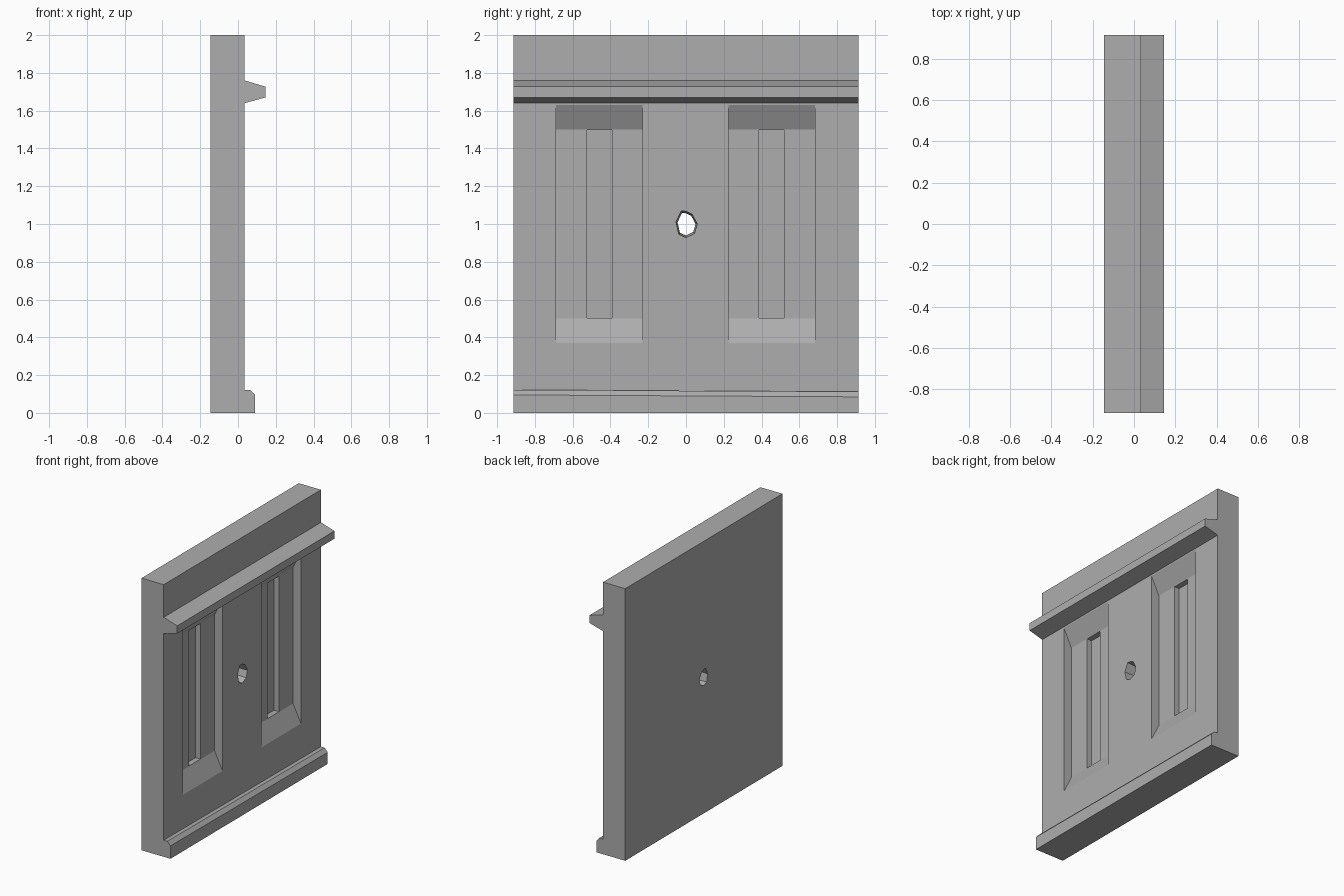
import bpy
import bmesh

if "Cube" in bpy.data.objects:
    bpy.data.objects.remove(bpy.data.objects["Cube"])

grey = bpy.data.materials.new("plain grey")
grey.diffuse_color = (0.42, 0.42, 0.42, 1)
grey.use_nodes = True
grey.node_tree.nodes["Principled BSDF"].inputs["Base Color"].default_value = grey.diffuse_color


def loft(name, ring_a, ring_b):
    """Solid between two matching rings of 3D points, capped at both ends."""
    bm = bmesh.new()
    a = [bm.verts.new(p) for p in ring_a]
    b = [bm.verts.new(p) for p in ring_b]
    n = len(a)
    bm.faces.new(a)
    bm.faces.new(b)
    for i in range(n):
        j = (i + 1) % n
        bm.faces.new((a[i], a[j], b[j], b[i]))
    bmesh.ops.recalc_face_normals(bm, faces=bm.faces)
    mesh = bpy.data.meshes.new(name)
    bm.to_mesh(mesh)
    bm.free()
    mesh.materials.append(grey)
    obj = bpy.data.objects.new(name, mesh)
    bpy.context.collection.objects.link(obj)
    return obj


def prism(name, profile, y0, y1):
    """Side profile (x, z) extruded along y."""
    return loft(name, [(x, y0, z) for x, z in profile],
                [(x, y1, z) for x, z in profile])


def cut(target, cutter):
    cutter.hide_render = True
    mod = target.modifiers.new("cut", 'BOOLEAN')
    mod.operation = 'DIFFERENCE'
    mod.solver = 'EXACT'
    mod.object = cutter
    bpy.context.view_layer.objects.active = target
    bpy.ops.object.modifier_apply(modifier=mod.name)
    bpy.data.objects.remove(cutter)


# Wall slab with bottom ledge and upper rail; the ledge drops slightly along y
def slab_ring(y, drop):
    face = 0.035
    profile = [(-0.145, 0), (0.09, 0), (0.09, 0.095 - drop), (0.065, 0.122 - drop),
               (face, 0.122 - drop), (face, 1.64), (0.145, 1.67), (0.145, 1.727),
               (face, 1.76), (face, 2), (-0.145, 2)]
    return [(x, y, z) for x, z in profile]


panel = loft("wall_panel", slab_ring(-0.913, 0), slab_ring(0.913, 0.01))

# Two recesses with sloped ends, each with a deeper slot
recess = [(0.05, 0.37), (0.035, 0.37), (-0.03, 0.5), (-0.03, 1.5), (0.035, 1.63), (0.05, 1.63)]
slot = [(0.0, 0.502), (-0.07, 0.502), (-0.07, 1.498), (0.0, 1.498)]
for centre in (-0.458, 0.453):
    cut(panel, prism("recess_cutter", recess, centre - 0.229, centre + 0.229))
    cut(panel, prism("slot_cutter", slot, centre - 0.066, centre + 0.066))

# Irregular hole through the middle, narrowing towards the back
hole = [(-0.053, 1.01), (-0.025, 1.07), (0.0, 1.067), (0.032, 1.052), (0.06, 1.0),
        (0.045, 0.95), (0.0, 0.928), (-0.038, 0.945)]


def hole_ring(x, s):
    return [(x, y * s, 1 + (z - 1) * s) for y, z in hole]


cut(panel, loft("hole_cutter", hole_ring(-0.2, 0.8), hole_ring(0.06, 1.02)))
